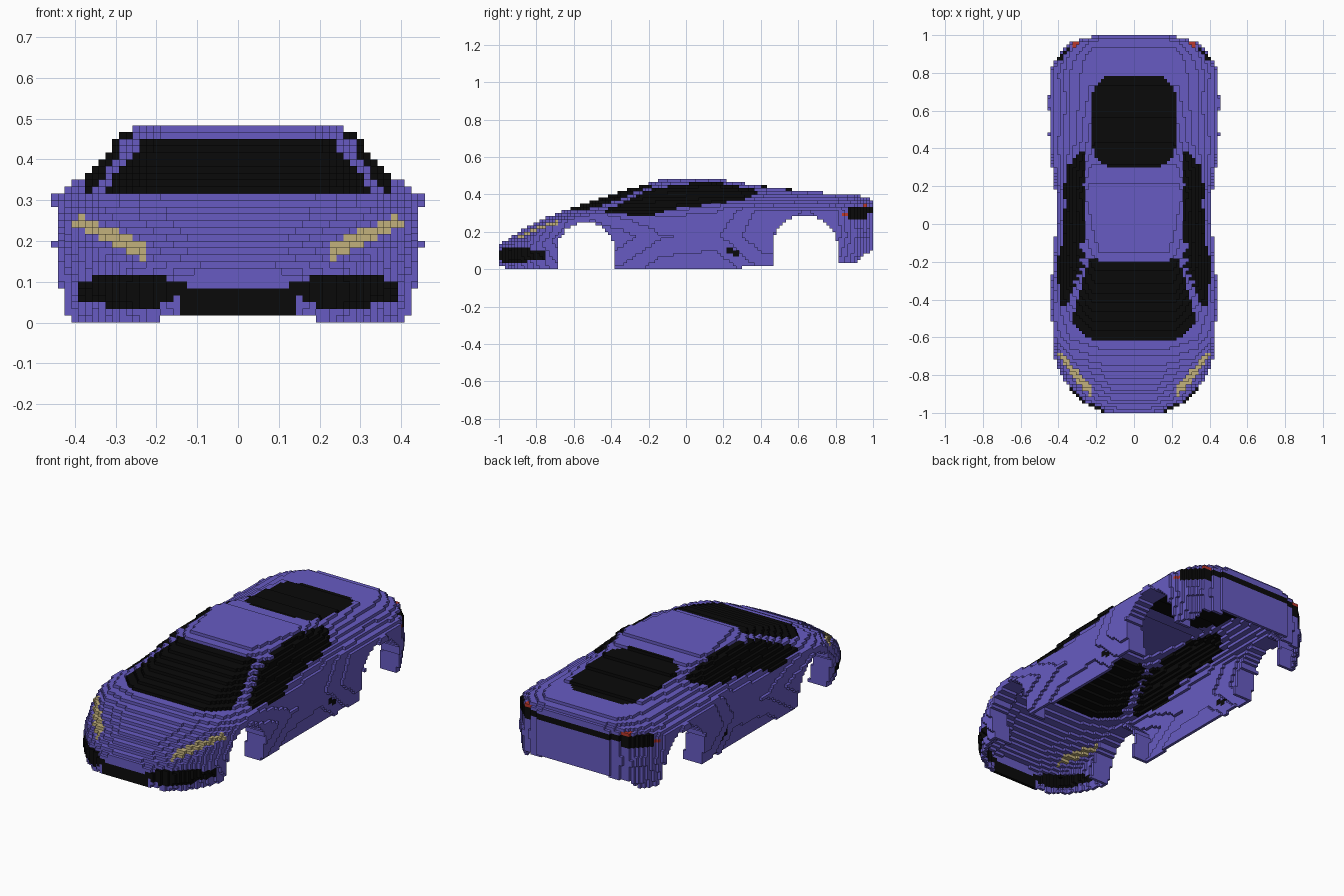
import bpy, bmesh, math

if "Cube" in bpy.data.objects:
    bpy.data.objects.remove(bpy.data.objects["Cube"], do_unlink=True)

V = 1 / 60                      # block size
NX, NY, NZ = 27, 120, 29        # blocks: half width, length, height

# ---- materials
def material(name, rgb):
    m = bpy.data.materials.new(name)
    m.use_nodes = True
    m.diffuse_color = (*rgb, 1)
    m.node_tree.nodes["Principled BSDF"].inputs["Base Color"].default_value = (*rgb, 1)
    return m

PURPLE = material("purple_paint", (0.135, 0.105, 0.54))
BLACK = material("black_glass_and_trim", (0.003, 0.003, 0.003))
CREAM = material("cream_lamp", (0.54, 0.44, 0.20))
RED = material("red_lamp", (0.5, 0.04, 0.025))

# ---- curve helpers
def lerp(pts, t):
    """Piecewise-linear lookup in rows (key, value, ...); returns the values."""
    if t <= pts[0][0]:
        return pts[0][1:]
    for p, q in zip(pts, pts[1:]):
        if t <= q[0]:
            f = (t - p[0]) / (q[0] - p[0])
            return [a + (b - a) * f for a, b in zip(p[1:], q[1:])]
    return pts[-1][1:]

def curve(pts, t):
    return lerp(pts, t)[0]

# Body stations: y, side half width, shoulder (half width, z), upper edge (half width, z), top (half width, z)
STATIONS = [
    (-1.00, .17, .16, .100, .12, .115, .08, .125),
    (-0.95, .27, .26, .120, .20, .145, .10, .160),
    (-0.90, .33, .31, .140, .25, .170, .12, .195),
    (-0.80, .395, .375, .195, .31, .225, .15, .250),
    (-0.70, .43, .405, .250, .33, .280, .18, .295),
    (-0.60, .45, .43, .275, .35, .310, .20, .332),
    (-0.50, .458, .435, .290, .345, .325, .22, .365),
    (-0.35, .45, .42, .290, .335, .360, .23, .412),
    (-0.13, .425, .405, .290, .30, .440, .18, .482),
    (0.16, .42, .405, .320, .30, .455, .25, .483),
    (0.40, .455, .445, .320, .31, .400, .22, .445),
    (0.65, .463, .458, .310, .34, .375, .24, .415),
    (0.80, .458, .445, .320, .36, .370, .26, .402),
    (0.90, .40, .395, .330, .33, .370, .25, .396),
    (0.96, .34, .33, .340, .28, .365, .20, .386),
    (1.00, .21, .21, .340, .18, .360, .12, .372),
]

def half_width(y, z):
    b, c, zs, d, zr, e, zt = lerp(STATIONS, y)
    if z > zt:
        return -1
    return curve([(0, b - .03), (min(.18, zs * .6), b), (zs, c), (zr, d), (zt, e)], z)

# Lower edge of the bodywork along the car
BOTTOM = [(-1, .03), (-.96, 0), (.29, 0), (.30, .015), (.47, .015), (.80, .035), (.90, .035), (1, .11)]

# Wheel arches: centre y, half length, spring height, top height
ARCHES = [(-.537, .152, .10, .25), (.637, .173, .12, .29)]

def in_arch(y, z):
    return any(abs(y - c) < r and z < s + (t - s) * math.sqrt(1 - ((y - c) / r) ** 2)
               for c, r, s, t in ARCHES)

# Outlines of the side glass and bumper intakes
GLASS_LOW = [(-.43, .308), (-.30, .288), (-.18, .288), (-.05, .325), (.15, .35), (.30, .37), (.39, .41)]
GLASS_HIGH = [(-.43, .318), (-.35, .352), (-.20, .42), (-.05, .455), (.15, .467), (.35, .43), (.39, .415)]
INTAKE_LOW = [(.12, .07), (.18, .05), (.21, .035), (.31, .035), (.38, .055)]
INTAKE_HIGH = [(.12, .09), (.18, .11), (.30, .125), (.34, .115), (.38, .095)]

def part_at(x, y, z):
    """Which part of the car the shell block at this place belongs to."""
    side = "left" if x > 0 else "right"
    x = abs(x)
    if y < -.75:
        if z < .083 and x < (.19 if z < .017 else .15):
            return "lower_grille"
        if .12 < x < .385 and curve(INTAKE_LOW, x) < z < curve(INTAKE_HIGH, x):
            return side + "_bumper_intake"
    if y < -.68 and .225 < x < .415:
        mid = .178 + (x - .24) * .46
        if abs(z - mid) < curve([(.23, .018), (.30, .022), (.41, .013)], x):
            return side + "_headlight"
    if -.62 < y < -.19 and .32 < z < .45 and x < .335 - (y + .53) * .28:
        return "windscreen"
    if z > .37 and (abs(y - .545) / .245) ** 4 + (x / .225) ** 4 < 1:
        return "rear_window"
    if -.43 < y < .39 and x > .25 and curve(GLASS_LOW, y) < z < curve(GLASS_HIGH, y):
        return side + "_side_window"
    if y > .87 and (.27 if x > .27 else .30) < z < .34:
        return "rear_light_bar"
    if (.83 < y < .87 and .28 < z < .305) or (y > .91 and .28 < x < .325 and .34 < z < .355):
        return side + "_tail_light"
    if (.21 < y < .25 and .09 < z < .12) or (.25 < y < .29 and .07 < z < .095):
        return side + "_door_trim"
    return "body_shell"

# ---- fill the block grid
WIDTH = [[half_width(-1 + (j + .5) * V, (k + .5) * V) for k in range(NZ)] for j in range(NY)]
STEPS = [(1, 0, 0), (-1, 0, 0), (0, 1, 0), (0, -1, 0), (0, 0, 1), (0, 0, -1)]

def solid(i, j, k):
    if not 0 <= j < NY or k >= NZ:
        return False
    return abs(i) * V <= WIDTH[j][max(k, 0)] - V * .4

parts, filled = {}, set()
for j in range(NY):
    y = -1 + (j + .5) * V
    floor = curve(BOTTOM, y)
    for k in range(NZ):
        z = (k + .5) * V
        if z < floor or in_arch(y, z):
            continue
        by_arch = any(in_arch(y + a * V, z + b * V) for a, b in ((1, 0), (-1, 0), (0, -1)))
        for i in range(-NX, NX + 1):
            if not solid(i, j, k):
                continue
            # one-block skin, open underneath, with liners around the wheel arches
            if any(not solid(i + a, j + b, k + c) for a, b, c in STEPS):
                name = part_at(i * V, y, z)
            elif by_arch and abs(i) * V > WIDTH[j][k] - .12:
                name = "wheel_arch_liners"
            else:
                continue
            parts.setdefault(name, []).append((i, j, k))
            filled.add((i, j, k))

# ---- build each part from the exposed block faces
def build(name, cells, mat):
    bm = bmesh.new()
    verts = {}

    def vert(p):
        if p not in verts:
            verts[p] = bm.verts.new(((p[0] - .5) * V, -1 + p[1] * V, p[2] * V))
        return verts[p]

    for cell in cells:
        for step in STEPS:
            if tuple(c + s for c, s in zip(cell, step)) in filled:
                continue
            axis = next(n for n in range(3) if step[n])
            u, w = (axis + 1) % 3, (axis + 2) % 3
            ring = []
            for du, dw in ((0, 0), (1, 0), (1, 1), (0, 1)):
                p = list(cell)
                p[axis] += step[axis] > 0
                p[u] += du
                p[w] += dw
                ring.append(vert(tuple(p)))
            bm.faces.new(ring if step[axis] > 0 else ring[::-1])
    mesh = bpy.data.meshes.new(name)
    bm.to_mesh(mesh)
    bm.free()
    mesh.materials.append(mat)
    bpy.context.collection.objects.link(bpy.data.objects.new(name, mesh))

for name, cells in parts.items():
    if name in ("body_shell", "wheel_arch_liners"):
        mat = PURPLE
    elif "headlight" in name:
        mat = CREAM
    elif "tail_light" in name:
        mat = RED
    else:
        mat = BLACK
    build(name, cells, mat)
